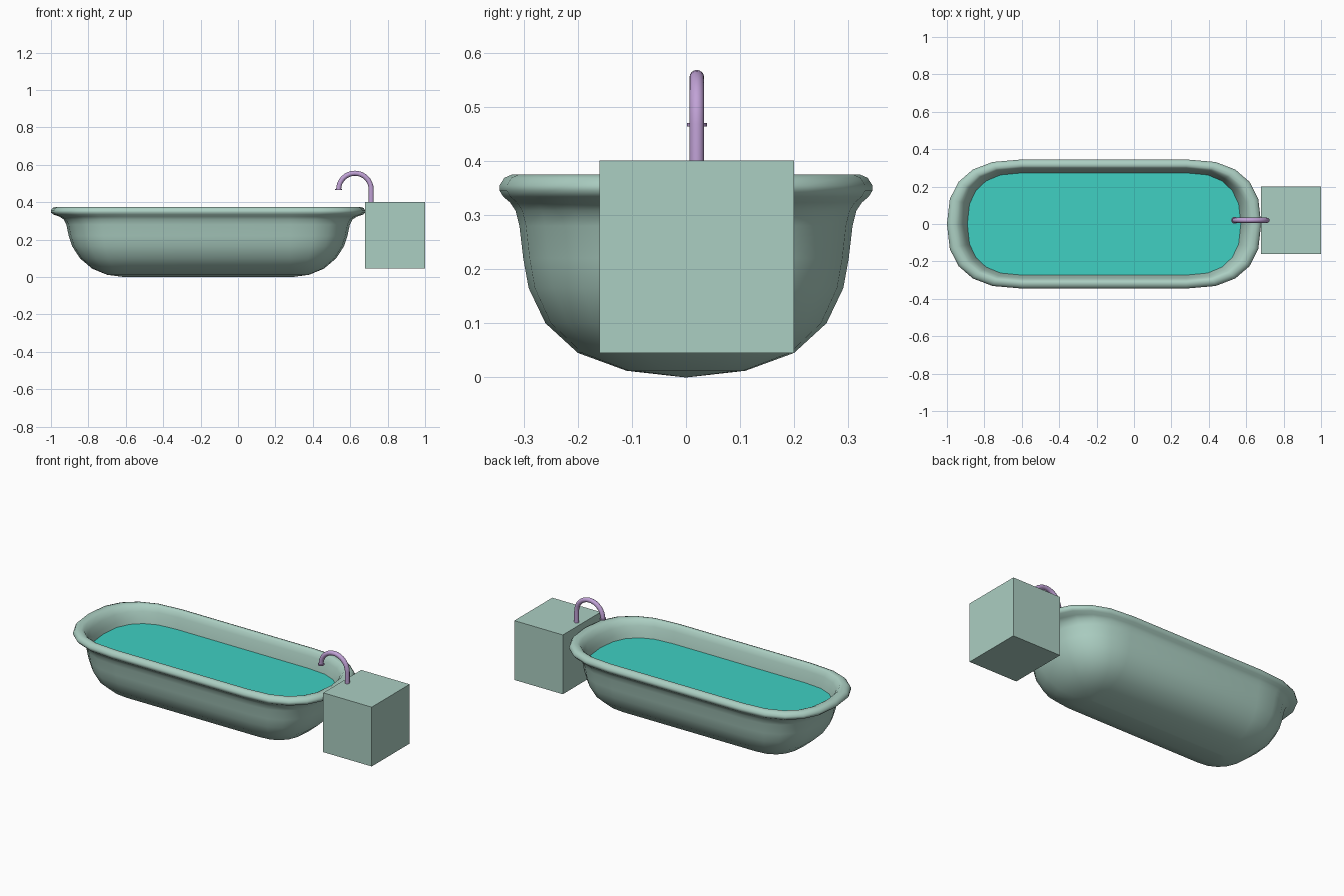
import bpy
import bmesh
from math import cos, sin, pi, radians

if "Cube" in bpy.data.objects:
    bpy.data.objects.remove(bpy.data.objects["Cube"], do_unlink=True)

TUB_X = -0.16      # middle of the tub
STRAIGHT = 0.44    # half length of the straight sides
TAP_Y = 0.02


def material(name, rgb):
    mat = bpy.data.materials.new(name)
    mat.use_nodes = True
    mat.diffuse_color = (*rgb, 1)
    mat.node_tree.nodes["Principled BSDF"].inputs["Base Color"].default_value = (*rgb, 1)
    return mat


enamel = material("pale green enamel", (0.41, 0.62, 0.54))
water = material("turquoise water", (0.05, 0.63, 0.54))
lilac = material("lilac metal", (0.53, 0.36, 0.67))


def finish(bm, name, mat, smooth_angle=None):
    bmesh.ops.recalc_face_normals(bm, faces=bm.faces)
    mesh = bpy.data.meshes.new(name)
    bm.to_mesh(mesh)
    bm.free()
    mesh.materials.append(mat)
    obj = bpy.data.objects.new(name, mesh)
    bpy.context.collection.objects.link(obj)
    if smooth_angle:
        mesh.shade_smooth()
        mesh.set_sharp_from_angle(angle=radians(smooth_angle))
    return obj


def oval(bm, length, width, z):
    """Ring with straight sides and squarish round ends (half sizes)."""
    quarter = [(STRAIGHT + (length - STRAIGHT) * abs(cos(t)) ** 0.8, width * sin(t) ** 0.8)
               for t in (i * pi / 10 for i in range(6))]
    half = quarter + [(-x, y) for x, y in reversed(quarter)]
    ring = half + [(x, -y) for x, y in reversed(half[1:-1])]
    return [bm.verts.new((TUB_X + x, y, z)) for x, y in ring]


def loft(bm, rings):
    for a, b in zip(rings, rings[1:]):
        for i in range(len(a)):
            j = (i + 1) % len(a)
            bm.faces.new((a[i], a[j], b[j], b[i]))


# Tub: one shell, from the outer bottom over the rolled rim to the inner bottom
profile = [  # half length, half width, height
    (0.45, 0.004, 0.0), (0.54, 0.11, 0.012), (0.62, 0.2, 0.045),
    (0.685, 0.26, 0.1), (0.727, 0.291, 0.165), (0.745, 0.301, 0.22),
    (0.758, 0.308, 0.28), (0.772, 0.315, 0.308), (0.795, 0.325, 0.323),
    (0.828, 0.338, 0.334), (0.84, 0.345, 0.345), (0.84, 0.345, 0.355),
    (0.832, 0.336, 0.369), (0.815, 0.322, 0.375), (0.795, 0.309, 0.375),
    (0.778, 0.3, 0.368), (0.755, 0.289, 0.34), (0.74, 0.28, 0.3),
    (0.728, 0.27, 0.26), (0.71, 0.262, 0.165), (0.665, 0.235, 0.11),
    (0.6, 0.18, 0.062), (0.53, 0.1, 0.035), (0.45, 0.004, 0.025),
]
bm = bmesh.new()
rings = [oval(bm, *p) for p in profile]
loft(bm, rings)
for end in (rings[0], rings[-1]):
    bm.faces.new(end)
finish(bm, "bathtub", enamel, 50)

# Water: flat sheet inside the tub
bm = bmesh.new()
bm.faces.new(oval(bm, 0.731, 0.273, 0.275))
finish(bm, "water_surface", water)

# Stand block beside the tub
bm = bmesh.new()
bmesh.ops.create_cube(bm, size=1)
for v in bm.verts:
    v.co = (0.839 + v.co.x * 0.322, TAP_Y + v.co.y * 0.36, 0.223 + v.co.z * 0.356)
finish(bm, "stand_block", enamel)

# Tap: swan neck swept along an upright and a half circle
ARC_X, ARC_Z, ARC_R, TUBE_R, SIDES = 0.625, 0.468, 0.087, 0.0135, 16
path = [(0.0, 0.39)] + [(i * pi / 16, ARC_Z) for i in range(17)]


def tube_ring(bm, angle, z, radius):
    ring = []
    for k in range(SIDES):
        a = 2 * pi * k / SIDES
        reach = ARC_R + radius * cos(a)
        ring.append(bm.verts.new((ARC_X + reach * cos(angle),
                                  TAP_Y + radius * sin(a),
                                  z + reach * sin(angle))))
    return ring


bm = bmesh.new()
rings = [tube_ring(bm, angle, z, TUBE_R) for angle, z in path]
loft(bm, rings)
bm.faces.new(rings[0])
bm.faces.new(rings[-1])
finish(bm, "tap_neck", lilac, 40)

# Thin lip at the spout end
bm = bmesh.new()
rings = [tube_ring(bm, pi, z, 0.0185) for z in (0.464, 0.47)]
loft(bm, rings)
for end in rings:
    bm.faces.new(end)
finish(bm, "spout_lip", lilac, 40)
